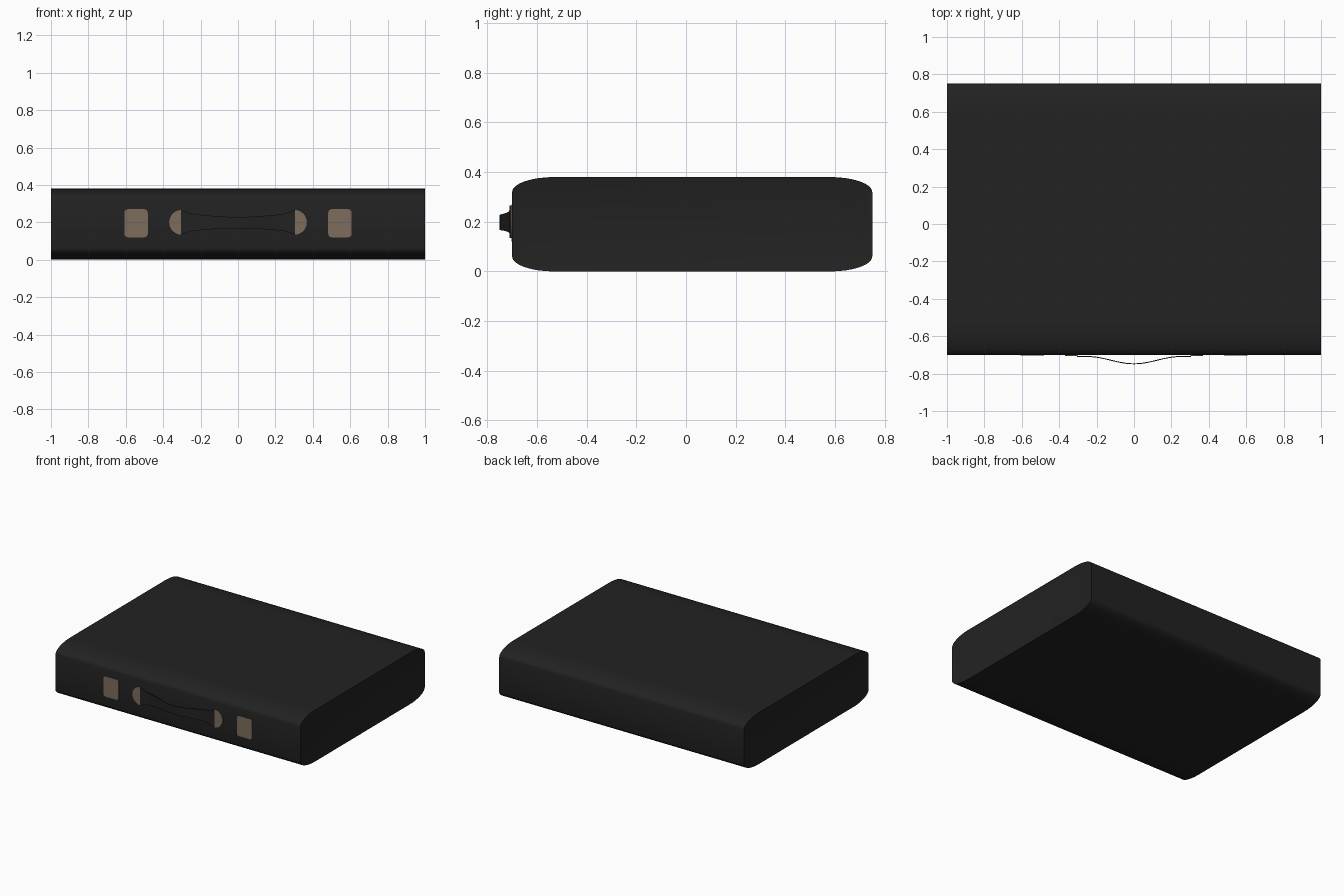
import bpy, bmesh, math

if "Cube" in bpy.data.objects:
    bpy.data.objects.remove(bpy.data.objects["Cube"])


def material(name, rgb):
    m = bpy.data.materials.new(name)
    m.diffuse_color = (*rgb, 1)
    m.use_nodes = True
    m.node_tree.nodes["Principled BSDF"].inputs["Base Color"].default_value = m.diffuse_color
    return m


black = material("black leather", (0.016, 0.016, 0.016))
brass = material("dull brass", (0.21, 0.15, 0.11))


def finish(bm, name, mat):
    bmesh.ops.recalc_face_normals(bm, faces=bm.faces)
    me = bpy.data.meshes.new(name)
    bm.to_mesh(me)
    bm.free()
    me.materials.append(mat)
    ob = bpy.data.objects.new(name, me)
    bpy.context.collection.objects.link(ob)
    bpy.context.view_layer.objects.active = ob
    ob.select_set(True)
    bpy.ops.object.shade_smooth_by_angle(angle=math.radians(35))
    ob.select_set(False)
    return ob


def prism(points, offset):
    bm = bmesh.new()
    face = bm.faces.new([bm.verts.new(p) for p in points])
    ext = bmesh.ops.extrude_face_region(bm, geom=[face])
    moved = [v for v in ext["geom"] if isinstance(v, bmesh.types.BMVert)]
    bmesh.ops.translate(bm, verts=moved, vec=offset)
    return bm


def rounded(u0, u1, v0, v1, ru, rv, n):
    pts = []
    corners = [(u1 - ru, v1 - rv), (u0 + ru, v1 - rv), (u0 + ru, v0 + rv), (u1 - ru, v0 + rv)]
    for q, (cu, cv) in enumerate(corners):
        for i in range(n + 1):
            a = math.pi / 2 * (q + i / n)
            pts.append((cu + ru * math.cos(a), cv + rv * math.sin(a)))
    return pts


# Case: soft rounded profile run along x, with thin rims round the end panels
profile = rounded(-0.70, 0.75, 0.0, 0.38, 0.17, 0.06, 8)
bm = prism([(-1, y, z) for y, z in profile], (2, 0, 0))
bm.normal_update()
bmesh.ops.recalc_face_normals(bm, faces=bm.faces)
ends = [f for f in bm.faces if abs(f.normal.x) > 0.9]
bmesh.ops.inset_individual(bm, faces=ends, thickness=0.014, depth=0)
for f in ends:
    side = 1 if f.calc_center_median().x > 0 else -1
    for v in f.verts:
        v.co.x -= side * 0.004
finish(bm, "case", black)

# Latches and half-round handle mounts on each side of the front
for s, side in ((-1, "left"), (1, "right")):
    plate = rounded(-0.0625, 0.0625, 0.12, 0.27, 0.018, 0.018, 4)
    finish(prism([(s * 0.545 + x, -0.699, z) for x, z in plate], (0, -0.004, 0)),
           side + "_latch", brass)
    arc = [-math.pi / 2 + math.pi * i / 16 for i in range(17)]
    half = [(s * (0.302 + 0.066 * math.cos(a)), -0.699, 0.2 + 0.066 * math.sin(a)) for a in arc]
    finish(prism(half, (0, -0.007, 0)), side + "_handle_mount", brass)

# Handle: thin strap, bowed outward and narrower in the middle
bm = bmesh.new()
rings = []
n = 32
for i in range(n + 1):
    x = -0.304 + 0.608 * i / n
    t = min(abs(x) / 0.25, 1)
    y = -0.706 - 0.039 * (0.5 + 0.5 * math.cos(math.pi * t))
    w = 0.031 + 0.016 * t * t + 0.018 * max(0, (abs(x) - 0.25) / 0.054)
    zc = 0.197 + 0.003 * t
    rings.append([bm.verts.new((x, y + dy, zc + dz))
                  for dy, dz in ((0, -w), (0, w), (-0.005, w), (-0.005, -w))])
for a, b in zip(rings, rings[1:]):
    for k in range(4):
        bm.faces.new((a[k], a[(k + 1) % 4], b[(k + 1) % 4], b[k]))
bm.faces.new(rings[0])
bm.faces.new(rings[-1])
finish(bm, "handle", black)
